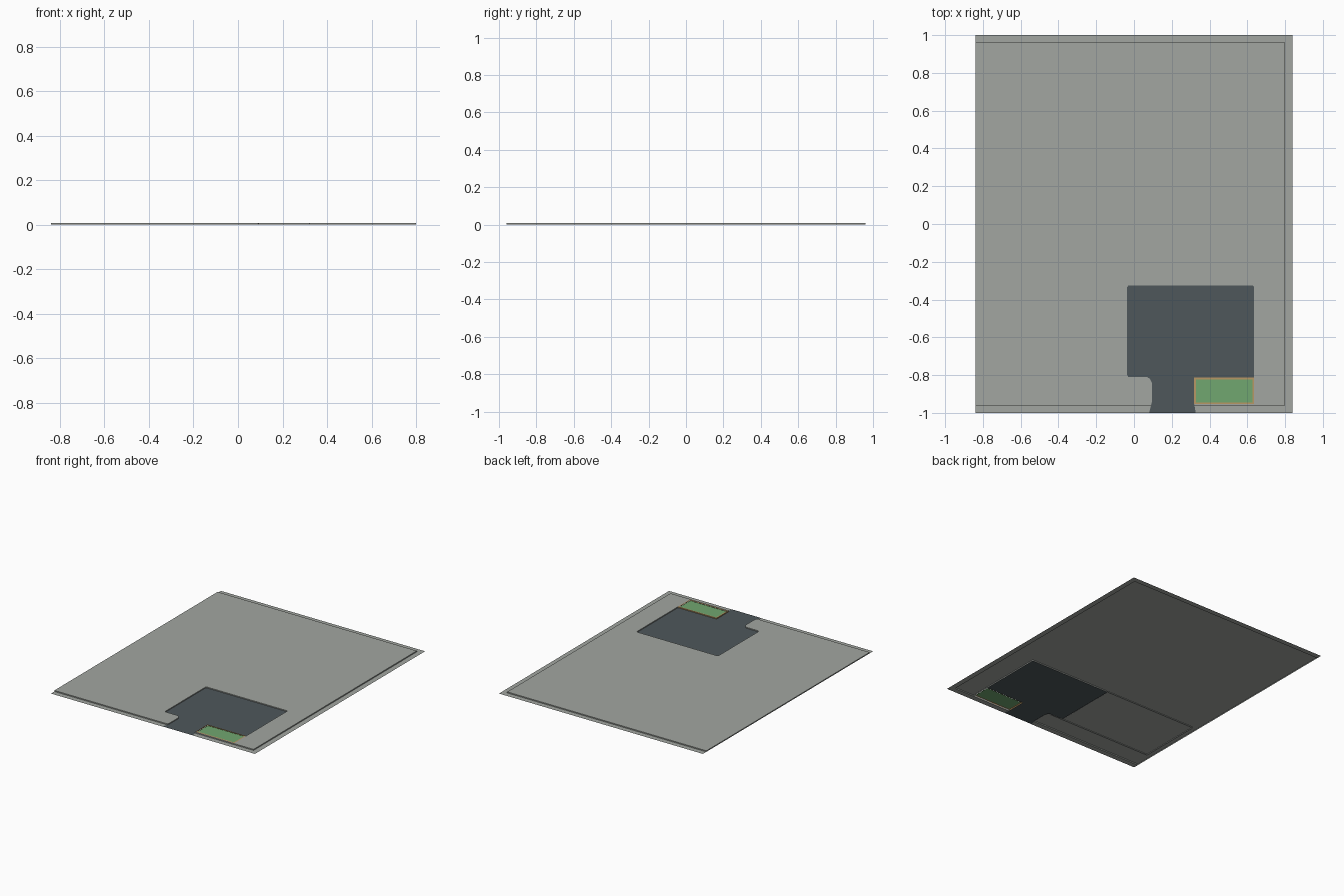
import bpy, bmesh

if "Cube" in bpy.data.objects:
    bpy.data.objects.remove(bpy.data.objects["Cube"])

H = 0.008  # pavement height


def mat(name, col):
    m = bpy.data.materials.new(name)
    m.diffuse_color = (*col, 1)
    m.use_nodes = True
    m.node_tree.nodes["Principled BSDF"].inputs["Base Color"].default_value = m.diffuse_color
    return m


concrete = mat("concrete grey", (0.36, 0.38, 0.355))
asphalt = mat("asphalt", (0.077, 0.096, 0.105))
grass = mat("grass green", (0.165, 0.385, 0.16))
kerb = mat("kerb tan", (0.48, 0.31, 0.13))


def finish(bm, name, material):
    me = bpy.data.meshes.new(name)
    bm.to_mesh(me)
    bm.free()
    me.materials.append(material)
    ob = bpy.data.objects.new(name, me)
    bpy.context.collection.objects.link(ob)
    return ob


def sheet(name, pts, z, material, walls=False):
    """Flat polygon (counter-clockwise), optionally with side walls to z=0."""
    bm = bmesh.new()
    top = [bm.verts.new((x, y, z)) for x, y in pts]
    f = bm.faces.new(top)
    f.normal_update()
    bmesh.ops.triangulate(bm, faces=[f], ngon_method='EAR_CLIP')
    if walls:
        # separate wall vertices keep the top surface clean
        hi = [bm.verts.new((x, y, z)) for x, y in pts]
        low = [bm.verts.new((x, y, 0)) for x, y in pts]
        n = len(pts)
        for i in range(n):
            j = (i + 1) % n
            bm.faces.new((low[i], low[j], hi[j], hi[i]))
    return finish(bm, name, material)


def rect(x0, x1, y0, y1):
    return [(x0, y0), (x1, y0), (x1, y1), (x0, y1)]


# Driveway and lot edges, shared by the pavement cut-out
left_edge = [(0.09, -0.96), (0.095, -0.94), (0.095, -0.84), (0.085, -0.82), (0.068, -0.81),
             (-0.03, -0.81), (-0.036, -0.80), (-0.036, -0.335), (-0.03, -0.325)]
lot_right = [(0.63, -0.325), (0.636, -0.335), (0.636, -0.813)]

# Raised pavement with a notch for lot and planting bed
sheet("pavement", [(-0.84, -0.96)] + left_edge + lot_right +
      [(0.636, -0.953), (0.318, -0.953), (0.32, -0.96),
       (0.80, -0.96), (0.80, 0.96), (-0.84, 0.96)], H, concrete, walls=True)

# Low border strips
sheet("border_front_left", [(-0.84, -1), (0.08, -1), (0.09, -0.96), (-0.84, -0.96)], 0, concrete)
sheet("border_front_right", [(0.327, -1), (0.84, -1), (0.84, -0.96), (0.32, -0.96)], 0, concrete)
sheet("border_right", rect(0.80, 0.84, -0.96, 0.96), 0, concrete)
sheet("border_back", rect(-0.84, 0.84, 0.96, 1), 0, concrete)

# Recessed parking lot with driveway
lot = [(0.08, -1)] + left_edge + lot_right + [(0.318, -0.813), (0.318, -0.95), (0.327, -1)]
sheet("parking_lot", lot[::-1], 0.001, asphalt)

# Planting bed: tan kerb frame around grass
outer = rect(0.318, 0.636, -0.953, -0.813)
inner = rect(0.327, 0.627, -0.944, -0.822)
bm = bmesh.new()
a = [bm.verts.new((x, y, H)) for x, y in outer]
b = [bm.verts.new((x, y, H)) for x, y in inner]
c = [bm.verts.new((x, y, 0)) for x, y in outer]
for i in range(4):
    j = (i + 1) % 4
    bm.faces.new((a[i], a[j], b[j], b[i]))
    bm.faces.new((c[i], c[j], a[j], a[i]))
finish(bm, "bed_kerb", kerb)
sheet("bed_grass", inner, H - 0.002, grass)

# Shallow footing walls on the underside
bm = bmesh.new()
path = [(-0.036, -0.325), (-0.80, -0.325), (-0.80, -0.815), (0.07, -0.815)]
lo = [bm.verts.new((x, y, 0)) for x, y in path]
hi = [bm.verts.new((x, y, H - 0.0005)) for x, y in path]
for i in range(3):
    bm.faces.new((lo[i], lo[i + 1], hi[i + 1], hi[i]))
finish(bm, "underside_footing", concrete)
